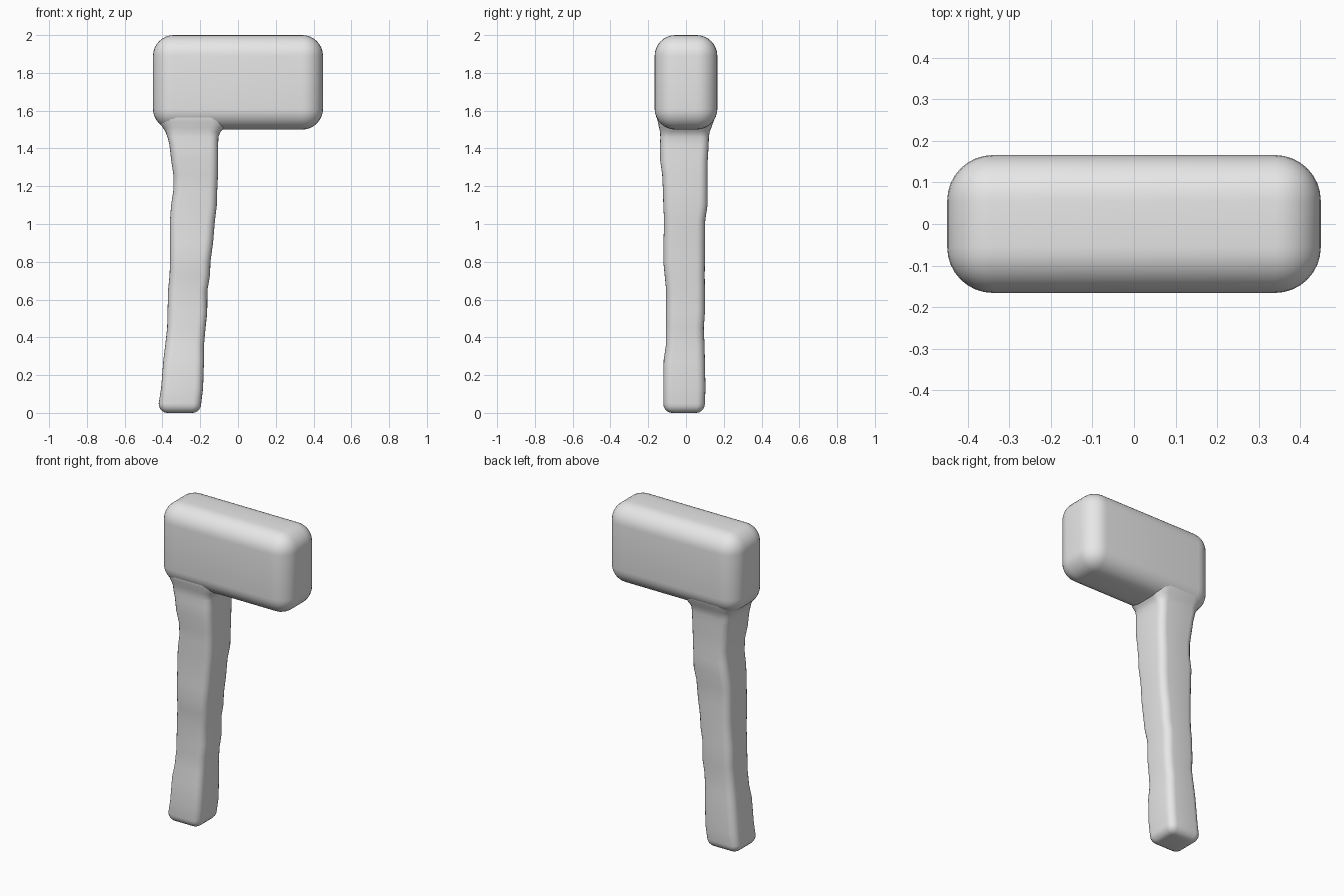
import bpy, bmesh, math

if "Cube" in bpy.data.objects:
    bpy.data.objects.remove(bpy.data.objects["Cube"])

grey = bpy.data.materials.new("plain grey")
grey.diffuse_color = (0.8, 0.8, 0.8, 1)
grey.use_nodes = True
grey.node_tree.nodes["Principled BSDF"].inputs["Base Color"].default_value = grey.diffuse_color


def finish(name, bm):
    bmesh.ops.recalc_face_normals(bm, faces=bm.faces)
    mesh = bpy.data.meshes.new(name)
    bm.to_mesh(mesh)
    bm.free()
    mesh.materials.append(grey)
    mesh.shade_smooth()
    obj = bpy.data.objects.new(name, mesh)
    bpy.context.collection.objects.link(obj)
    return obj


# Hammer head: a box with generously rounded edges
bm = bmesh.new()
bmesh.ops.create_cube(bm, size=1)
for v in bm.verts:
    v.co.x *= 0.9
    v.co.y *= 0.332
    v.co.z = v.co.z * 0.5 + 1.75
bmesh.ops.bevel(bm, geom=bm.edges[:], offset=0.11, segments=8,
                profile=0.5, affect='EDGES')
finish("hammer_head", bm)

# Handle sections: height, left, right, front, back
SECTIONS = [
    (0.05, -0.420, -0.195, -0.120, 0.100),
    (0.13, -0.407, -0.185, -0.120, 0.103),
    (0.28, -0.395, -0.180, -0.118, 0.100),
    (0.36, -0.385, -0.180, -0.106, 0.098),
    (0.45, -0.375, -0.172, -0.105, 0.094),
    (0.53, -0.373, -0.163, -0.105, 0.100),
    (0.65, -0.370, -0.162, -0.105, 0.100),
    (0.73, -0.362, -0.148, -0.113, 0.099),
    (0.80, -0.360, -0.146, -0.120, 0.100),
    (0.90, -0.360, -0.132, -0.119, 0.100),
    (1.02, -0.360, -0.122, -0.116, 0.102),
    (1.10, -0.354, -0.112, -0.120, 0.114),
    (1.18, -0.342, -0.110, -0.122, 0.114),
    (1.26, -0.342, -0.106, -0.126, 0.114),
    (1.34, -0.354, -0.105, -0.137, 0.115),
    (1.42, -0.363, -0.105, -0.137, 0.120),
    (1.46, -0.373, -0.104, -0.136, 0.121),
    (1.49, -0.385, -0.092, -0.138, 0.126),
    (1.51, -0.398, -0.070, -0.143, 0.134),
    (1.54, -0.420, -0.050, -0.149, 0.145),
    (1.57, -0.436, -0.040, -0.157, 0.156),
    (1.62, -0.430, -0.040, -0.150, 0.150),
]


def ring(bm, z, x0, x1, y0, y1, r, steps=5):
    """Rounded rectangle of vertices at one height."""
    corners = [(x1 - r, y1 - r), (x0 + r, y1 - r),
               (x0 + r, y0 + r), (x1 - r, y0 + r)]
    verts = []
    for i, (cx, cy) in enumerate(corners):
        for k in range(steps + 1):
            a = math.pi / 2 * (i + k / steps)
            verts.append(bm.verts.new((cx + r * math.cos(a),
                                       cy + r * math.sin(a), z)))
    return verts


bm = bmesh.new()
rings = []
# Rounded foot of the handle
z, x0, x1, y0, y1 = SECTIONS[0]
for i in range(5):
    a = math.pi / 2 * i / 5
    d = 0.045 * (1 - math.sin(a))
    rings.append(ring(bm, 0.05 * (1 - math.cos(a)), x0 + d, x1 - d,
                      y0 + d, y1 - d, 0.045 - d * 0.7))
# Uneven shaft, flaring and rounding into the head
for s in SECTIONS:
    r = 0.045 + 0.06 * min(1, max(0, (s[0] - 1.46) / 0.1))
    rings.append(ring(bm, *s, r))
for a, b in zip(rings, rings[1:]):
    for i in range(len(a)):
        j = (i + 1) % len(a)
        bm.faces.new((a[i], a[j], b[j], b[i]))
bm.faces.new(rings[0][::-1])
bm.faces.new(rings[-1])
finish("handle", bm)
